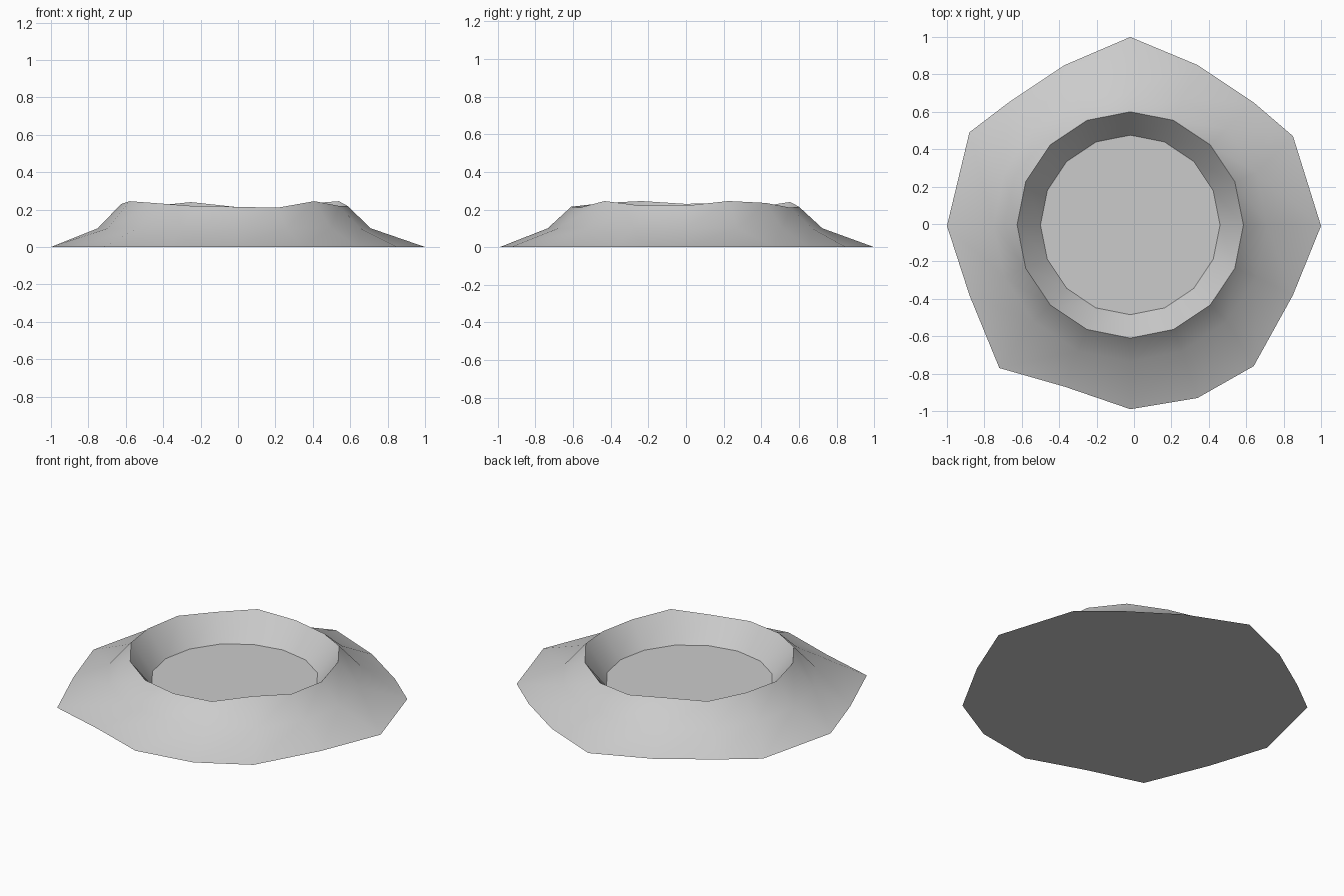
import bpy, bmesh, math

if "Cube" in bpy.data.objects:
    bpy.data.objects.remove(bpy.data.objects["Cube"])

N = 16
CX, CY = -0.02, -0.005

# irregular ground outline, counter-clockwise from +x
outline = [(1, -.01), (.85, .47), (.64, .65), (.34, .85), (-.02, 1), (-.37, .85),
           (-.67, .65), (-.88, .49), (-1, -.01), (-.88, -.38), (-.72, -.77),
           (-.37, -.87), (-.02, -.99), (.34, -.93), (.64, -.76), (.85, -.38)]
# uneven rim heights, same order
rim_z = [.22, .245, .235, .21, .215, .24, .22, .235,
         .23, .245, .235, .22, .215, .21, .245, .22]

bm = bmesh.new()


def ring(radius, heights):
    return [bm.verts.new((CX + radius * math.cos(math.tau * i / N),
                          CY + radius * math.sin(math.tau * i / N), z))
            for i, z in enumerate(heights)]


# ground edge, slope break, rim and crater floor
rings = [[bm.verts.new((x, y, 0)) for x, y in outline],
         ring(0.73, [0.1] * N),
         ring(0.605, rim_z),
         ring(0.48, [0.075] * N)]
for a, b in zip(rings, rings[1:]):
    for i in range(N):
        j = (i + 1) % N
        bm.faces.new((a[i], a[j], b[j], b[i]))
bm.faces.new(rings[-1])
bm.faces.new(rings[0][::-1])
bmesh.ops.recalc_face_normals(bm, faces=bm.faces)

mesh = bpy.data.meshes.new("crater")
bm.to_mesh(mesh)
bm.free()
crater = bpy.data.objects.new("crater", mesh)
bpy.context.collection.objects.link(crater)
bpy.context.view_layer.objects.active = crater
crater.select_set(True)
bpy.ops.object.shade_smooth_by_angle(angle=math.radians(42))
